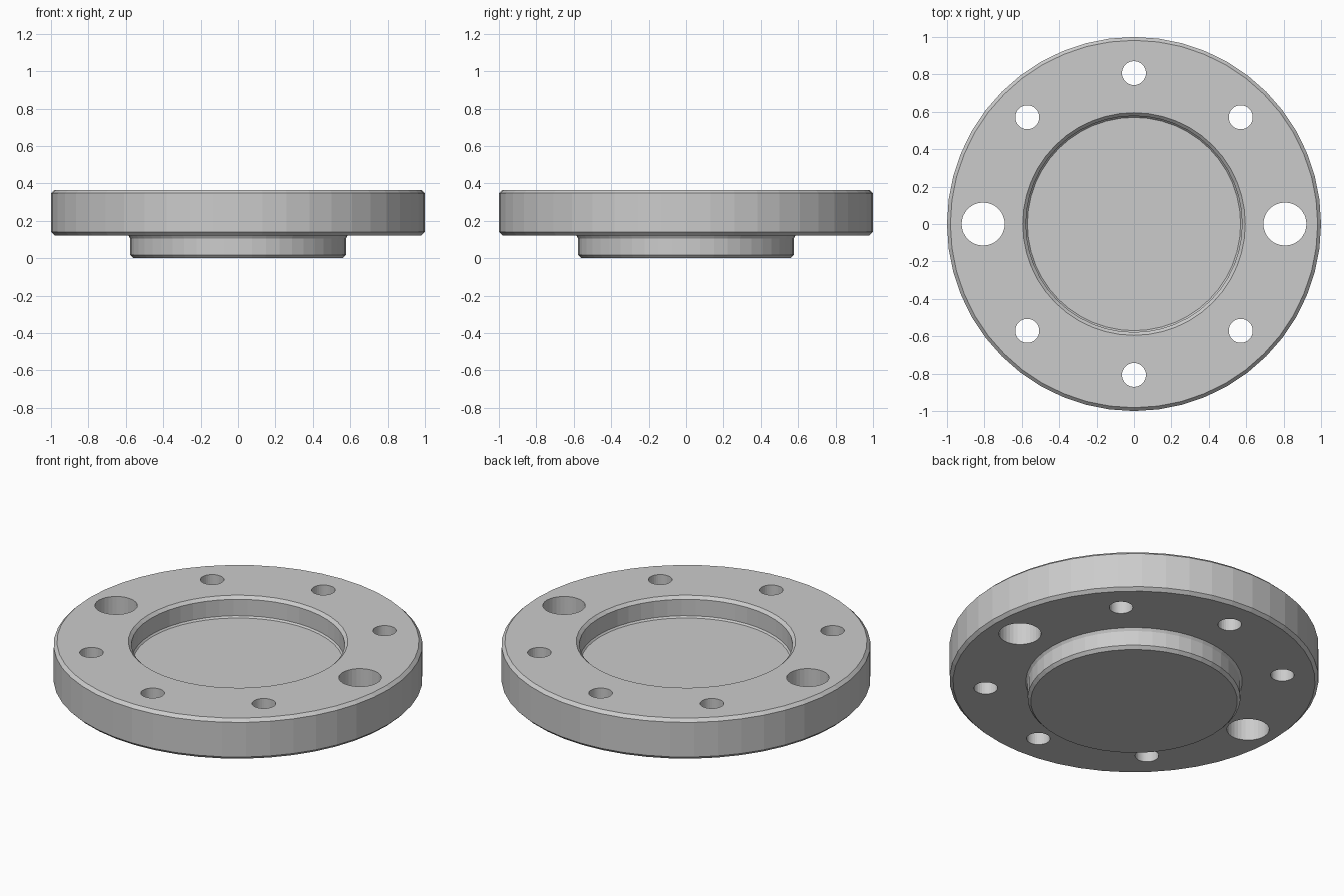
import bpy, bmesh, math

if "Cube" in bpy.data.objects:
    bpy.data.objects.remove(bpy.data.objects["Cube"])

SEG = 48


def lathe(name, profile, seg):
    """Revolve (radius, z) points around z; radius 0 becomes a pole."""
    bm = bmesh.new()
    rings = []
    for r, z in profile:
        if r == 0:
            rings.append([bm.verts.new((0, 0, z))] * seg)
        else:
            rings.append([bm.verts.new((r * math.cos(2 * math.pi * i / seg),
                                        r * math.sin(2 * math.pi * i / seg), z))
                          for i in range(seg)])
    for a, b in zip(rings, rings[1:]):
        for i in range(seg):
            j = (i + 1) % seg
            bm.faces.new(list(dict.fromkeys((a[i], a[j], b[j], b[i]))))
    bmesh.ops.recalc_face_normals(bm, faces=bm.faces)
    mesh = bpy.data.meshes.new(name)
    bm.to_mesh(mesh)
    bm.free()
    obj = bpy.data.objects.new(name, mesh)
    bpy.context.collection.objects.link(obj)
    return obj


# Flange body: boss below, chamfered disc, recessed pocket on top
flange = lathe("flange", [
    (0, 0), (0.56, 0), (0.577, 0.018), (0.577, 0.106), (0.587, 0.122),
    (0.982, 0.122), (1.0, 0.14), (1.0, 0.347), (0.982, 0.365),
    (0.595, 0.365), (0.578, 0.348), (0.578, 0.25), (0.57, 0.24), (0, 0.24)], SEG)

# Bolt circle: two large holes on the x axis, six small ones between
bm = bmesh.new()
for k in range(8):
    a = k * math.pi / 4
    radius = 0.115 if k % 4 == 0 else 0.064
    made = bmesh.ops.create_cone(bm, cap_ends=True, segments=32,
                                 radius1=radius, radius2=radius, depth=1)
    bmesh.ops.translate(bm, verts=made["verts"],
                        vec=(0.807 * math.cos(a), 0.807 * math.sin(a), 0.25))
mesh = bpy.data.meshes.new("bolt_hole_cutter")
bm.to_mesh(mesh)
bm.free()
cutter = bpy.data.objects.new("bolt_hole_cutter", mesh)
bpy.context.collection.objects.link(cutter)
cutter.hide_render = True
cutter.hide_set(True)

holes = flange.modifiers.new("bolt_holes", "BOOLEAN")
holes.object = cutter
holes.operation = "DIFFERENCE"
holes.solver = "EXACT"
